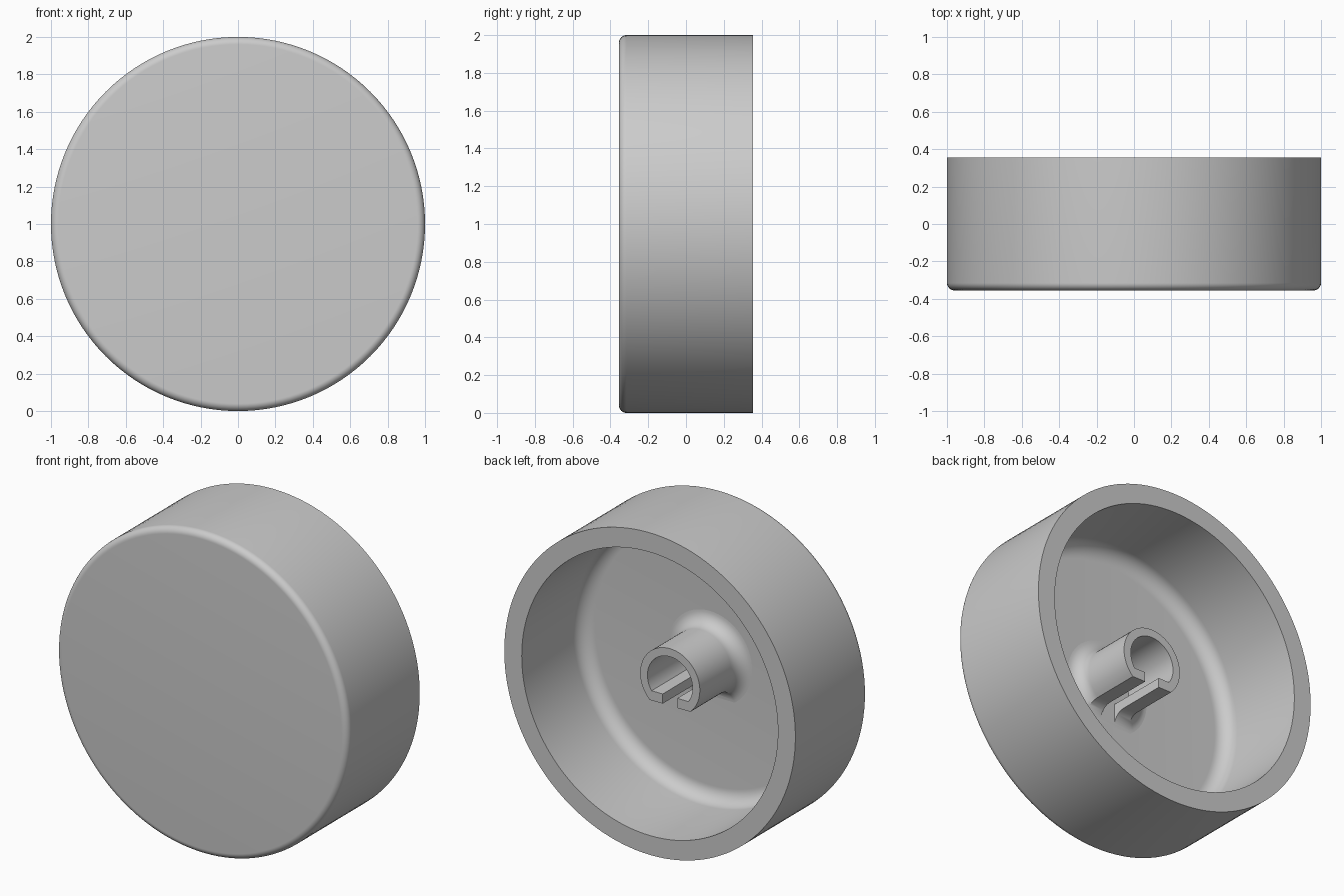
import bpy, bmesh, math
from mathutils import Vector, Matrix

cube = bpy.data.objects.get("Cube")
if cube:
    bpy.data.objects.remove(cube)

grey = bpy.data.materials.new("plain_grey")
grey.use_nodes = True
grey.diffuse_color = (0.6, 0.6, 0.6, 1)
grey.node_tree.nodes["Principled BSDF"].inputs["Base Color"].default_value = (0.6, 0.6, 0.6, 1)

HALF, FLOOR, STEM_END, CENTRE = 0.355, -0.235, 0.157, 1.0


def arc(cr, cy, rad, start, end, steps=10):
    """Points (radius, y) along a fillet arc, angles in degrees."""
    angles = [math.radians(start + (end - start) * i / steps) for i in range(steps + 1)]
    return [(cr + rad * math.cos(a), cy + rad * math.sin(a)) for a in angles]


def finish(name, bm, smooth=True):
    bmesh.ops.recalc_face_normals(bm, faces=bm.faces)
    mesh = bpy.data.meshes.new(name)
    bm.to_mesh(mesh)
    bm.free()
    mesh.materials.append(grey)
    ob = bpy.data.objects.new(name, mesh)
    ob.location.z = CENTRE
    bpy.context.collection.objects.link(ob)
    if smooth:
        shade(ob)
    return ob


def shade(ob):
    bpy.ops.object.select_all(action='DESELECT')
    ob.select_set(True)
    bpy.context.view_layer.objects.active = ob
    bpy.ops.object.shade_smooth_by_angle(angle=math.radians(30))


def lathe(name, profile, segments=128):
    bm = bmesh.new()
    verts = [bm.verts.new((r, y, 0)) for r, y in profile]
    edges = [bm.edges.new(pair) for pair in zip(verts, verts[1:])]
    bmesh.ops.spin(bm, geom=verts + edges, cent=(0, 0, 0), axis=(0, 1, 0),
                   angle=math.tau, steps=segments, use_duplicate=False)
    bmesh.ops.remove_doubles(bm, verts=bm.verts, dist=0.0001)
    return finish(name, bm)


def d_loft(name, sections, segments=48):
    """Loft D-shaped sections (radius, flat distance, y) along y."""
    bm = bmesh.new()
    rings = []
    for radius, flat, y in sections:
        half = math.acos(flat / radius)
        sweep = math.tau - 2 * half
        start = -math.pi / 2 + half
        angles = [start + sweep * i / segments for i in range(segments + 1)]
        rings.append([bm.verts.new((radius * math.cos(a), y, radius * math.sin(a)))
                      for a in angles])
    for low, high in zip(rings, rings[1:]):
        for i in range(len(low)):
            bm.faces.new((low[i - 1], low[i], high[i], high[i - 1]))
    bm.faces.new(rings[0])
    bm.faces.new(rings[-1])
    return finish(name, bm, smooth=False)


# Hollow cap with rounded front edge and rounded inner corner
lathe("knob_cap", [(0, -HALF)] + arc(0.96, -HALF + 0.04, 0.04, -90, 0)
      + [(1, HALF), (0.88, HALF)]
      + arc(0.79, FLOOR + 0.09, 0.09, 0, -90) + [(0, FLOOR)])

# D-shaped shaft socket flaring into the cap floor
RADIUS, FLAT, FILLET = 0.205, 0.15, 0.085
flare = [(FILLET + r, y) for r, y in arc(0, FLOOR + FILLET, FILLET, 270, 180)]
sections = [(RADIUS + FILLET, FLAT + FILLET, FLOOR - 0.02)]
sections += [(RADIUS + d, FLAT + d, y) for d, y in flare]
sections += [(RADIUS, FLAT, STEM_END)]
socket = d_loft("shaft_socket", sections)

# Cutters for the D bore and the slot through its flat side
bore = d_loft("bore_cutter", [(0.155, 0.09, FLOOR + 0.003), (0.155, 0.09, STEM_END + 0.1)])
bm = bmesh.new()
bmesh.ops.create_cube(bm, size=1, matrix=Matrix.Translation((0, 0.2 + FLOOR + 0.003 + 0.1, -0.2))
                      @ Matrix.Diagonal((0.1, 0.6, 0.3, 1)))
bmesh.ops.translate(bm, verts=bm.verts, vec=Vector((0, 0, 0)))
slot = finish("slot_cutter", bm, smooth=False)

for cutter in (bore, slot):
    mod = socket.modifiers.new(cutter.name, 'BOOLEAN')
    mod.operation = 'DIFFERENCE'
    mod.solver = 'EXACT'
    mod.object = cutter
    bpy.context.view_layer.objects.active = socket
    bpy.ops.object.modifier_apply(modifier=mod.name)
    bpy.data.objects.remove(cutter)
shade(socket)
